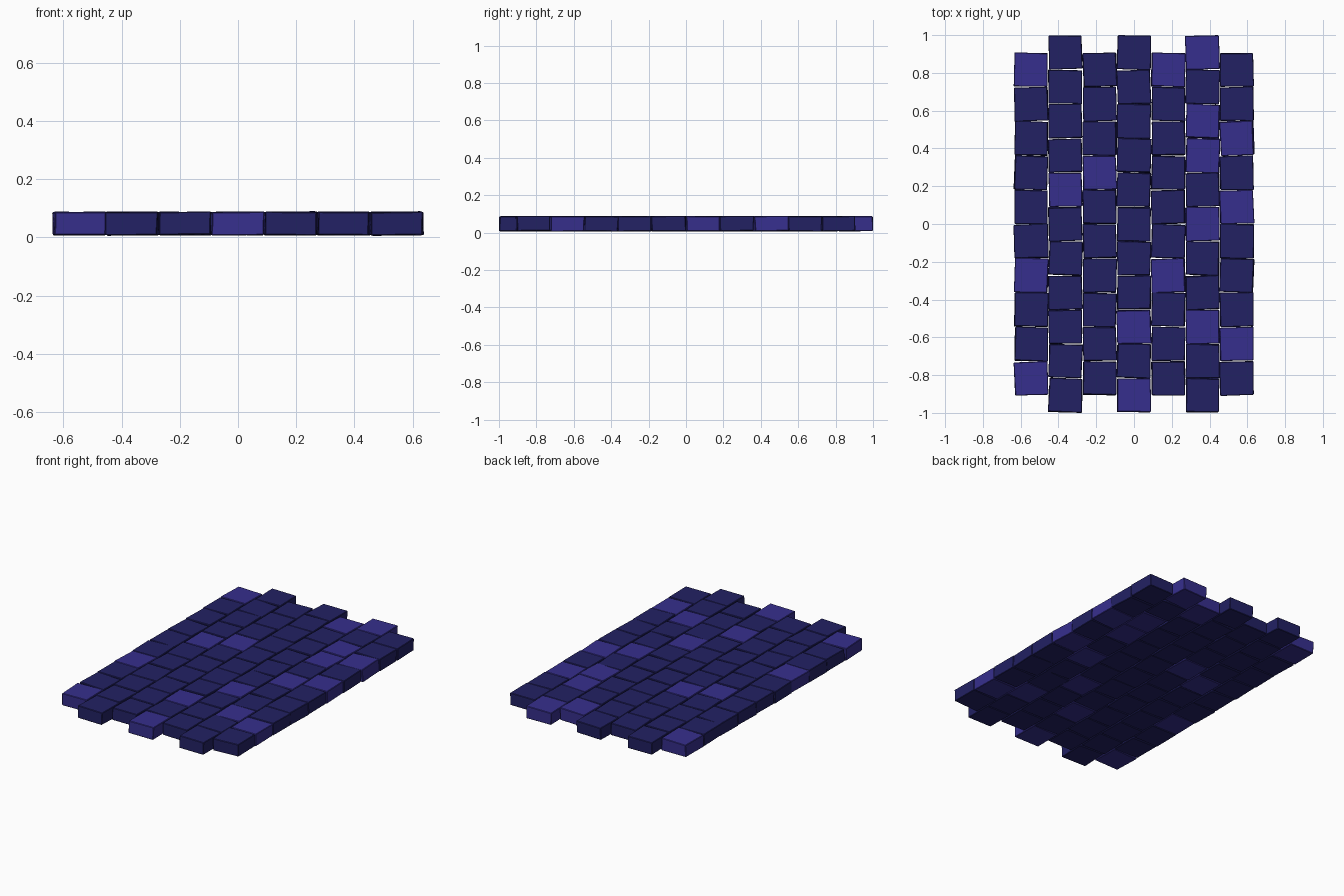
import bpy, bmesh, math, random
from mathutils import Matrix, Vector

if "Cube" in bpy.data.objects:
    bpy.data.objects.remove(bpy.data.objects["Cube"])

random.seed(7)
PITCH = 0.1815      # tile spacing both ways
ZMID, HEIGHT = 0.0475, 0.079


def material(name, rgb):
    m = bpy.data.materials.new(name)
    m.diffuse_color = (*rgb, 1)
    m.use_nodes = True
    m.node_tree.nodes["Principled BSDF"].inputs["Base Color"].default_value = m.diffuse_color
    return m


DARK = material("dark_stone", (0.016, 0.015, 0.125))
LIGHT = material("light_stone", (0.037, 0.028, 0.265))

# light tiles in each column, counted from the back (+y) end
light_tiles = [{0, 6, 9}, {4}, {3}, {8, 10}, {0, 6}, {0, 2, 3, 5, 8}, {2, 4, 8}]


def add_tile(bm, x, y, mat_index):
    """One slightly tilted, uneven paving block."""
    geo = bmesh.ops.create_cube(bm, size=1)
    rot = (Matrix.Rotation(math.radians(random.uniform(-2.2, 2.2)), 3, 'Z')
           @ Matrix.Rotation(math.radians(random.uniform(-0.8, 0.8)), 3, 'X')
           @ Matrix.Rotation(math.radians(random.uniform(-0.8, 0.8)), 3, 'Y'))
    for v in geo["verts"]:
        p = rot @ Vector((v.co.x * 0.177, v.co.y * 0.178, v.co.z * HEIGHT))
        p += Vector((x, y, ZMID))
        p += Vector([random.uniform(-j, j) for j in (0.003, 0.003, 0.001)])
        p.y = max(-1, min(1, p.y))
        p.z = max(0.001, p.z)
        v.co = p
    for f in {f for v in geo["verts"] for f in v.link_faces}:
        f.material_index = mat_index


# staggered columns of paving blocks: 10 and 11 tiles alternately
for col, lights in enumerate(light_tiles):
    count = 10 + col % 2
    bm = bmesh.new()
    for row in range(count):
        y = ((count - 1) / 2 - row) * PITCH
        add_tile(bm, (col - 3) * PITCH, y, int(row in lights))
    me = bpy.data.meshes.new(f"paving_column_{col + 1}")
    bm.to_mesh(me)
    bm.free()
    me.materials.append(DARK)
    me.materials.append(LIGHT)
    ob = bpy.data.objects.new(me.name, me)
    bpy.context.collection.objects.link(ob)
    # small worn edge
    bev = ob.modifiers.new("worn_edge", 'BEVEL')
    bev.width = 0.003
    bev.segments = 1
